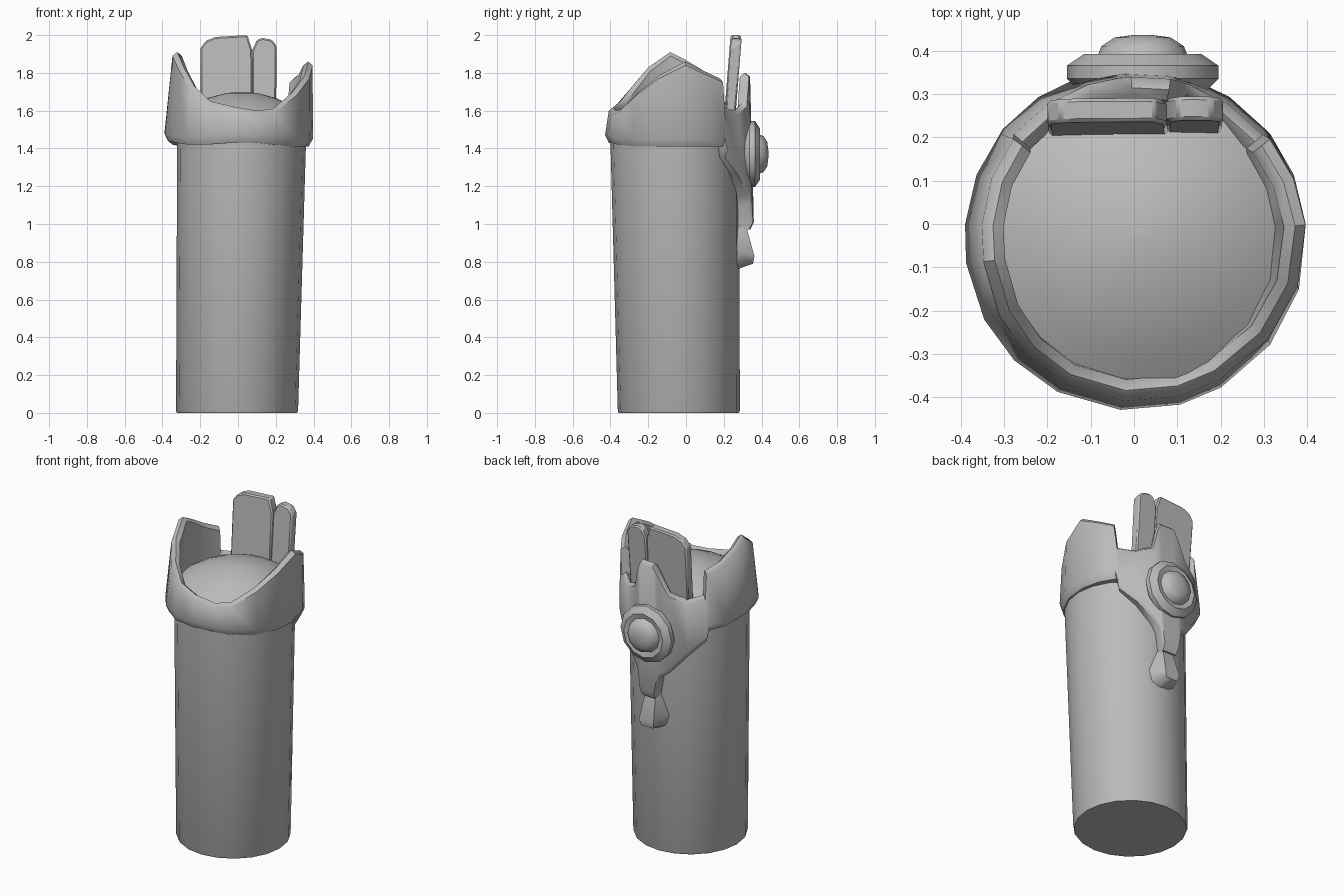
import bpy, bmesh, math
from mathutils import Vector

if "Cube" in bpy.data.objects:
    bpy.data.objects.remove(bpy.data.objects["Cube"], do_unlink=True)

grey = bpy.data.materials.new("plain_grey")
grey.use_nodes = True
grey.diffuse_color = (0.5, 0.5, 0.5, 1)
grey.node_tree.nodes["Principled BSDF"].inputs["Base Color"].default_value = grey.diffuse_color


def finish(name, bm, angle=40):
    """Turn a bmesh into a smooth shaded object."""
    bmesh.ops.recalc_face_normals(bm, faces=bm.faces)
    mesh = bpy.data.meshes.new(name)
    bm.to_mesh(mesh)
    bm.free()
    mesh.materials.append(grey)
    obj = bpy.data.objects.new(name, mesh)
    bpy.context.collection.objects.link(obj)
    bpy.ops.object.select_all(action="DESELECT")
    obj.select_set(True)
    bpy.context.view_layer.objects.active = obj
    bpy.ops.object.shade_smooth_by_angle(angle=math.radians(angle))
    return obj


def loft(name, rings, cyclic=False, angle=40):
    """Skin a row of equal point rings; cap the ends unless cyclic."""
    bm = bmesh.new()
    loops = [[bm.verts.new(p) for p in ring] for ring in rings]
    count = len(loops[0])
    pairs = list(zip(loops, loops[1:]))
    if cyclic:
        pairs.append((loops[-1], loops[0]))
    else:
        bm.faces.new(loops[0])
        bm.faces.new(loops[-1])
    for a, b in pairs:
        for i in range(count):
            j = (i + 1) % count
            bm.faces.new((a[i], a[j], b[j], b[i]))
    return finish(name, bm, angle)


def circle(x, y, z, r, sides):
    turn = [2 * math.pi * i / sides for i in range(sides)]
    return [(x + r * math.sin(t), y + r * math.cos(t), z) for t in turn]


# Tapered tube, slightly sheared towards the front
loft("tube_body", [circle(-0.005, -0.038, 0, 0.318, 20),
                   circle(-0.005, -0.038, 0.01, 0.323, 20),
                   circle(0.02, -0.06, 1.5, 0.342, 20)])

# Shallow domed filling inside the collar
loft("domed_filling", [circle(0.02, -0.03, 1.70 - 0.11 * (r / 0.33) ** 2, r, 20)
                       for r in (0.34, 0.27, 0.18, 0.08, 0.01)])

# Collar stations: angle from the back, lower edge, upper edge
stations = [
    (-4, 0.97, 1.80), (10, 0.97, 1.80), (13, 1.10, 1.76), (18, 1.15, 1.64),
    (34, 1.26, 1.60), (50, 1.35, 1.62), (52, 1.41, 1.77), (68, 1.41, 1.81),
    (85, 1.41, 1.86), (107, 1.41, 1.79), (128, 1.41, 1.70), (150, 1.42, 1.61),
    (165, 1.43, 1.60), (185, 1.43, 1.62), (207, 1.42, 1.65), (225, 1.42, 1.73),
    (242, 1.43, 1.83), (262, 1.44, 1.91), (275, 1.44, 1.87), (292, 1.42, 1.81),
    (308, 1.41, 1.77), (310, 1.35, 1.62), (326, 1.26, 1.60), (342, 1.15, 1.64),
    (352, 1.10, 1.76)]


def collar_section(angle, low, high):
    t = math.radians(angle)
    section = [(0.375, low), (0.395, low + 0.04), (0.375, high - 0.02),
               (0.35, high), (0.325, high - 0.02), (0.31, low)]
    return [(r * math.sin(t) + 0.05 * max(z - 1.4, 0),
             r * math.cos(t) - 0.035, z) for r, z in section]


loft("crown_collar", [collar_section(*s) for s in stations], cyclic=True, angle=50)

# Round medallion on the back with a raised boss
profile = [(0.31, 0.15), (0.335, 0.175), (0.365, 0.175), (0.392, 0.135), (0.385, 0.105),
           (0.41, 0.095), (0.43, 0.065), (0.436, 0.02)]
loft("back_medallion", [[(x, y, z + 1.37) for x, z, _ in circle(0.02, 0, 0, r, 12)]
                        for y, r in profile])

# Faceted drop hanging under the collar point
drop = bmesh.new()
outline = [(0.04, 0.99), (0.095, 0.85), (0.075, 0.79), (0.025, 0.76)]
for side in (-1, 1):
    for x, z in outline:
        drop.verts.new((0.02 + side * x, 0.27, z))
    for x, y, z in ((0.035, 0.32, 0.985), (0.05, 0.362, 0.83), (0.04, 0.355, 0.79)):
        drop.verts.new((0.02 + side * x, y, z))
bmesh.ops.convex_hull(drop, input=drop.verts)
finish("hanging_drop", drop)


# Two upright planks behind the filling, leaning back a little
def plank(name, outline, y):
    front, back = ([(x, y + d + 0.08 * (z - 1.55), z) for x, z in outline] for d in (0, 0.055))
    obj = loft(name, [front, back], angle=30)
    bevel = obj.modifiers.new("soft_edges", "BEVEL")
    bevel.width = 0.008


plank("wide_plank", [(-0.195, 1.5), (-0.2, 1.93), (-0.17, 1.97), (-0.12, 1.99),
                     (0.05, 2.0), (0.075, 1.92), (0.08, 1.5)], 0.2)
plank("narrow_plank", [(0.075, 1.5), (0.075, 1.92), (0.1, 1.975), (0.13, 1.985),
                       (0.18, 1.975), (0.205, 1.94), (0.2, 1.5)], 0.205)
